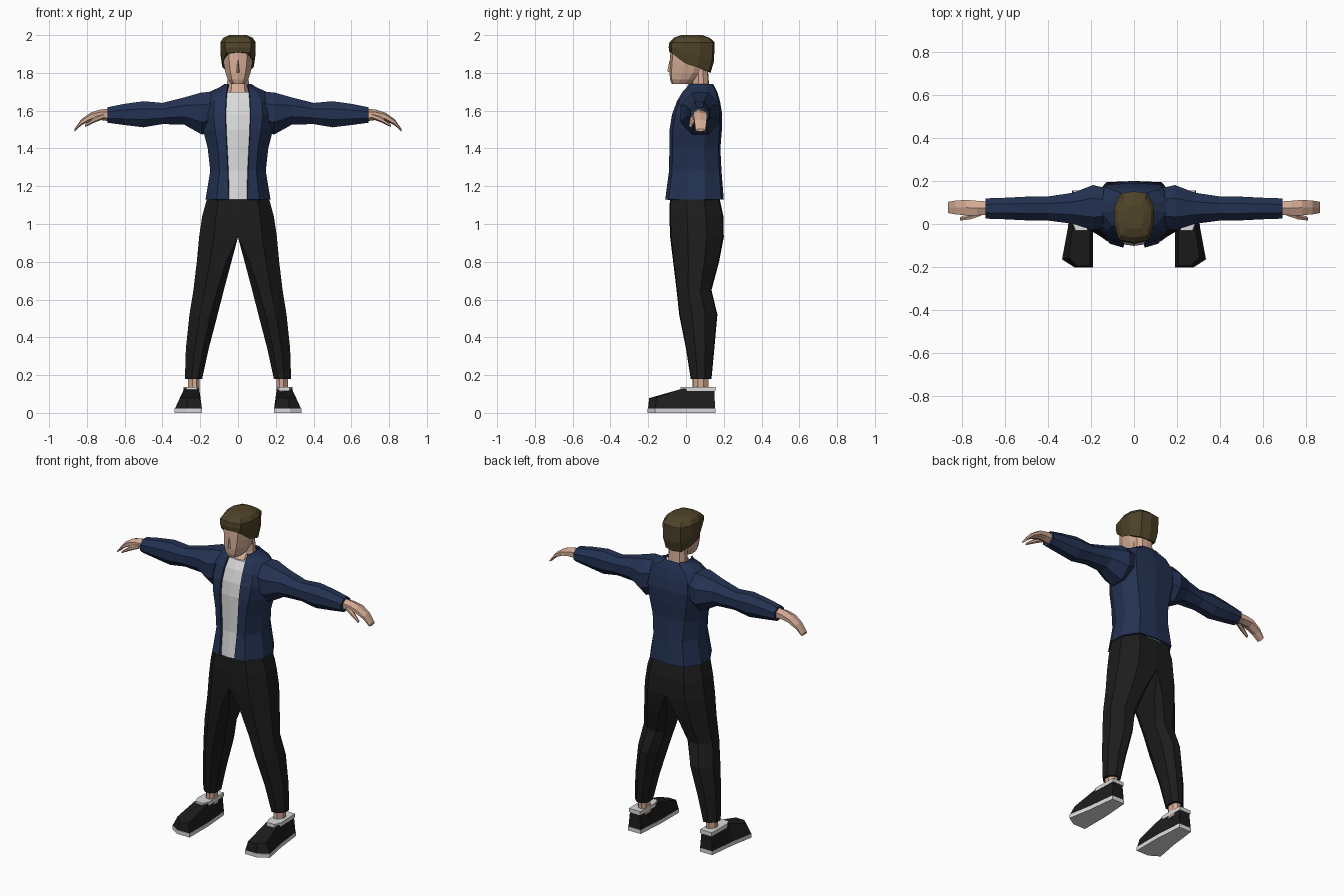
import bpy, bmesh, math


def material(name, col):
    m = bpy.data.materials.new(name)
    m.diffuse_color = (*col, 1)
    return m


NAVY = material("navy_cloth", (0.017, 0.032, 0.085))
BLACK = material("black_cloth", (0.012, 0.012, 0.012))
WHITE = material("white_cloth", (0.70, 0.70, 0.70))
SKIN = material("skin", (0.66, 0.41, 0.30))
HAIR = material("brown_hair", (0.078, 0.056, 0.022))


def loft(name, rings, mat, mirror=False, closed=True, thick=0):
    """Skin a list of equal-length point rings, with end caps when closed."""
    bm = bmesh.new()
    rows = [[bm.verts.new(p) for p in r] for r in rings]
    n = len(rows[0])
    for a, b in zip(rows, rows[1:]):
        for i in range(n if closed else n - 1):
            j = (i + 1) % n
            bm.faces.new((a[i], a[j], b[j], b[i]))
    if closed:
        bm.faces.new(rows[0])
        bm.faces.new(rows[-1])
    bmesh.ops.remove_doubles(bm, verts=bm.verts, dist=1e-4)
    bmesh.ops.recalc_face_normals(bm, faces=bm.faces)
    me = bpy.data.meshes.new(name)
    bm.to_mesh(me)
    bm.free()
    me.materials.append(mat)
    ob = bpy.data.objects.new(name, me)
    bpy.context.collection.objects.link(ob)
    if thick:
        s = ob.modifiers.new("thickness", 'SOLIDIFY')
        s.thickness, s.offset = thick, -1
    if mirror:
        ob.modifiers.new("mirror", 'MIRROR')
    return ob


def body_ring(z, w, yf, yb, fw=0.6, bw=0.65, gap=0):
    """Symmetric ring, front to back; z may be one height per half point."""
    d = yb - yf
    half = [(gap, yf), (max(fw * w, gap + 0.01), yf + 0.06 * d), (w, yf + 0.38 * d),
            (w, yf + 0.68 * d), (bw * w, yb - 0.04 * d), (0, yb)]
    zs = z if isinstance(z, (list, tuple)) else [z] * 6
    right = [(x, y, h) for (x, y), h in zip(half, zs)]
    left = [(-x, y, h) for x, y, h in reversed(right)][1:]
    return right + (left if gap else left[:-1])


def arm_ring(x, zc, hz, yc, hy, n=8):
    return [(x, yc + hy * math.cos(t) / math.cos(math.pi / n),
             zc + hz * math.sin(t) / math.cos(math.pi / n))
            for t in (math.tau * (i + 0.5) / n for i in range(n))]


def leg_ring(z, xi, xo, yf, yb, c):
    w, d = xo - xi, yb - yf
    return [(xi, yf + c * d, z), (xi + c * w, yf, z), (xi + 0.62 * w, yf + 0.02 * d, z),
            (xo, yf + 0.33 * d, z), (xo, yf + 0.68 * d, z), (xi + 0.62 * w, yb - 0.02 * d, z),
            (xi + c * w, yb, z), (xi, yb - c * d, z)]


# Open jacket body
jacket = [(1.13, .172, -.110, .200, .050), (1.28, .147, -.090, .188, .054),
          (1.40, .160, -.088, .182, .060), (1.50, .185, -.087, .190, .065),
          (1.58, .200, -.074, .192, .066), (1.65, .190, -.048, .180, .064),
          (1.70, .150, -.018, .165, .060), (1.725, .095, .005, .152, .056),
          (1.742, .070, .015, .143, .054)]
loft("jacket_body", [body_ring(z, w, f, b, .66, .68, g) for z, w, f, b, g in jacket],
     NAVY, closed=False, thick=0.012)

# Shirt filling the jacket
loft("shirt", [body_ring(z, w - .018, f + .008, b - .018, .72) for z, w, f, b, g in jacket[:7]],
     WHITE)

# Sleeves
loft("sleeve", [arm_ring(*r) for r in [
    (.08, 1.61, .090, .075, .08), (.19, 1.585, .112, .076, .105), (.285, 1.598, .072, .073, .072),
    (.40, 1.585, .056, .072, .056), (.50, 1.581, .069, .072, .055), (.60, 1.580, .056, .072, .050),
    (.69, 1.577, .041, .072, .047)]], NAVY, mirror=True)

# Hands and thumbs
loft("hand", [arm_ring(*r, 6) for r in [
    (.67, 1.578, .030, .074, .030), (.73, 1.578, .024, .074, .034), (.78, 1.568, .019, .076, .036),
    (.83, 1.538, .014, .077, .032), (.865, 1.497, .006, .077, .026)]], SKIN, mirror=True)
loft("thumb", [arm_ring(*r, 6) for r in [
    (.71, 1.572, .014, .055, .016), (.76, 1.552, .013, .036, .014),
    (.81, 1.520, .006, .024, .008)]], SKIN, mirror=True)

# Trousers, one leg and half the hips per side
loft("trouser_leg", [leg_ring(*r) for r in [
    (1.15, 0, .160, -.085, .175, 0), (1.04, 0, .190, -.088, .198, 0),
    (.93, 0, .206, -.084, .200, 0), (.80, .035, .218, -.068, .175, .15),
    (.65, .075, .236, -.050, .135, .22), (.52, .108, .257, -.036, .166, .25),
    (.34, .155, .276, .000, .150, .25), (.18, .190, .281, .025, .135, .25)]],
     BLACK, mirror=True)

# Ankles
loft("ankle", [leg_ring(z, .205, .265, .035, .12, .25) for z in (.10, .20)], SKIN, mirror=True)

# Shoes: sole, upper and collar
outline = [(.190, -.203), (.275, -.203), (.335, -.165), (.308, -.02),
           (.288, .155), (.203, .155), (.190, -.02)]
top = [(.205, -.195, .078), (.262, -.195, .078), (.305, -.155, .083), (.285, -.02, .128),
       (.278, .150, .130), (.212, .150, .130), (.205, -.02, .128)]
loft("shoe_sole", [[(x, y, z) for x, y in outline] for z in (0, .024)], WHITE, mirror=True)
loft("shoe_upper", [[(x * .98 + .005, y * .99, .024) for x, y in outline], top],
     BLACK, mirror=True)
loft("shoe_collar", [[(x, y, z) for x, y in
     [(.218, -.03), (.272, -.03), (.288, .01), (.284, .155), (.206, .155), (.203, .01)]]
     for z in (.115, .138)], WHITE, mirror=True)

# Neck and head
loft("neck", [body_ring(*r) for r in [
    (1.66, .062, -.03, .13), (1.74, .058, .030, .122), (1.83, .052, .035, .115)]], SKIN)
loft("head", [body_ring(*r) for r in [
    (1.742, .036, -.076, .030), (1.765, .054, -.084, .060), (1.80, .066, -.088, .095),
    (1.85, .076, -.086, .118), (1.91, .082, -.083, .130), (1.95, .075, -.070, .120)]], SKIN)
loft("nose", [[(-.012, -.080, 1.80), (.012, -.080, 1.80), (0, -.099, 1.808)],
              [(-.006, -.078, 1.865), (.006, -.078, 1.865), (0, -.088, 1.865)]], SKIN)

# Hair cap, low at the back with short sideburns
loft("hair", [body_ring(*r) for r in [
    ([1.91, 1.905, 1.85, 1.83, 1.805, 1.80], .083, -.088, .130, .75),
    ([1.935, 1.935, 1.91, 1.89, 1.87, 1.86], .092, -.092, .148, .75),
    (1.962, .094, -.088, .152, .75), (1.986, .078, -.064, .125, .75),
    (2.0, .045, -.025, .085, .75)]], HAIR)
